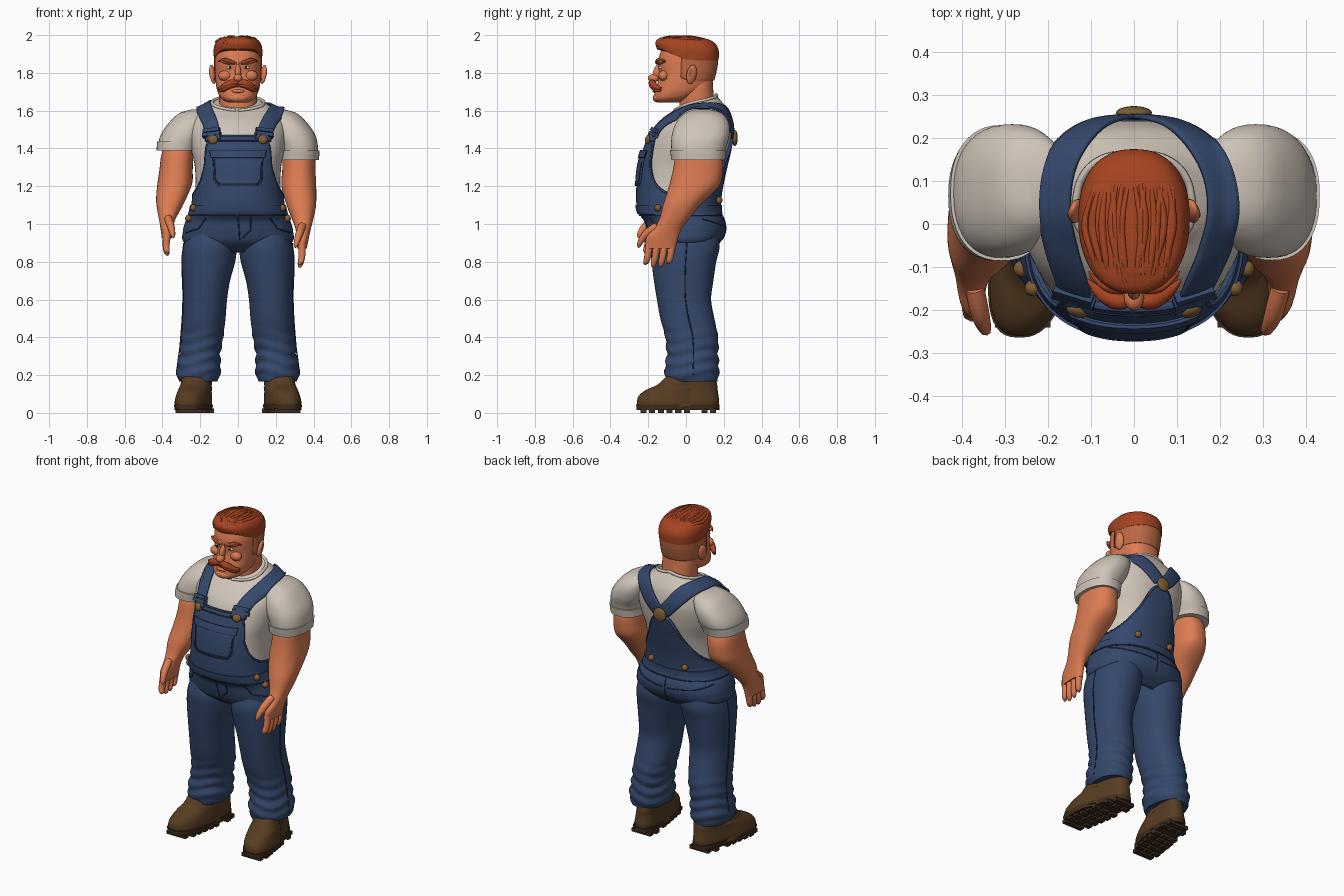
import bpy
import math
import random
from mathutils import Vector
from mathutils.bvhtree import BVHTree

random.seed(4)
if "Cube" in bpy.data.objects:
    bpy.data.objects.remove(bpy.data.objects["Cube"])


def material(name, r, g, b):
    m = bpy.data.materials.new(name)
    m.use_nodes = True
    m.diffuse_color = (r, g, b, 1)
    m.node_tree.nodes["Principled BSDF"].inputs["Base Color"].default_value = (r, g, b, 1)
    return m


DENIM = material("denim", .035, .065, .15)
SEAM = material("dark denim", .02, .036, .085)
SHIRT = material("shirt cotton", .62, .55, .48)
SKIN = material("skin", .72, .2, .085)
HAIR = material("red hair", .38, .058, .015)
FADE = material("shaved hair", .5, .14, .06)
LEATHER = material("boot leather", .095, .046, .016)
SOLE = material("boot sole", .05, .027, .012)
BRASS = material("brass", .22, .11, .035)
DARK = material("dark", .02, .014, .012)


def at(table, t):
    """Smooth interpolation of table rows, keyed by their first column."""
    t = min(max(t, table[0][0]), table[-1][0])
    i = next((k for k in range(len(table) - 1) if t <= table[k + 1][0]), len(table) - 2)
    a, b = table[i], table[i + 1]
    p, q = table[max(i - 1, 0)], table[min(i + 2, len(table) - 1)]
    h = b[0] - a[0]
    u = (t - a[0]) / h
    out = []
    for c in range(1, len(a)):
        m0 = (b[c] - p[c]) / (b[0] - p[0]) * h
        m1 = (q[c] - a[c]) / (q[0] - a[0]) * h
        out.append((1 + 2 * u) * (1 - u) ** 2 * a[c] + u * (1 - u) ** 2 * m0
                   + u * u * (3 - 2 * u) * b[c] + u * u * (u - 1) * m1)
    return out


def surf(table, a, z, grow=0, power=2.3):
    """Point on a body whose rows are z, centre x, half width, front y, back y."""
    cx, rx, yf, yb = at(table, z)
    bend = lambda v: math.copysign(abs(v) ** (2 / power), v)
    return Vector((cx + (rx + grow) * bend(math.sin(a)),
                   (yf + yb) / 2 - ((yb - yf) / 2 + grow) * bend(math.cos(a)), z))


def make(name, verts, faces, mat, thick=0, offset=1):
    mesh = bpy.data.meshes.new(name)
    mesh.from_pydata(verts, [], faces)
    mesh.materials.append(mat)
    mesh.shade_smooth()
    mesh.set_sharp_from_angle(angle=math.radians(50))
    ob = bpy.data.objects.new(name, mesh)
    bpy.context.collection.objects.link(ob)
    if thick:
        mod = ob.modifiers.new("thickness", "SOLIDIFY")
        mod.thickness, mod.offset = thick, offset
    return ob


def value(f, a):
    return f(min(a, 2 * math.pi - a)) if callable(f) else f


def loft(name, table, mat, lo=None, hi=None, grow=0, side=1, n=48, rows=32,
         power=2.3, cap=True, thick=0, fold=0):
    lo = table[0][0] if lo is None else lo
    hi = table[-1][0] if hi is None else hi
    verts = []
    for r in range(rows + 1):
        for c in range(n):
            a = 2 * math.pi * c / n
            z0, z1 = value(lo, a), value(hi, a)
            z = z0 + (z1 - z0) * r / rows
            wave = fold * math.sin(z * 95 + 2 * math.sin(a * 2)) * max(0, 1 - abs(z - .28) / .2)
            p = surf(table, a, z, grow + wave, power)
            verts.append((p.x * side, p.y, p.z))
    faces = [(r * n + c, r * n + (c + 1) % n, (r + 1) * n + (c + 1) % n, (r + 1) * n + c)
             for r in range(rows) for c in range(n)]
    if cap:
        faces += [tuple(reversed(range(n))), tuple(range(rows * n, rows * n + n))]
    if side < 0:
        faces = [f[::-1] for f in faces]
    return make(name, verts, faces, mat, thick, -1)


def grid(name, point, mat, nu=10, nv=20, thick=.008):
    verts = [point(u / nu, v / nv) for v in range(nv + 1) for u in range(nu + 1)]
    w = nu + 1
    faces = [(v * w + u, v * w + u + 1, v * w + w + u + 1, v * w + w + u)
             for v in range(nv) for u in range(nu)]
    return make(name, verts, faces, mat, thick)


def rope(name, pts, mat, scale=1):
    """Tapered round strand through points x, y, z, radius."""
    cu = bpy.data.curves.new(name, "CURVE")
    cu.dimensions, cu.bevel_depth, cu.bevel_resolution = "3D", 1, 2
    cu.resolution_u, cu.use_fill_caps = 4, True
    sp = cu.splines.new("NURBS")
    sp.points.add(len(pts) - 1)
    for p, (x, y, z, r) in zip(sp.points, pts):
        p.co, p.radius = (x, y, z, 1), r * scale
    sp.order_u, sp.use_endpoint_u = 3, True
    cu.materials.append(mat)
    bpy.context.collection.objects.link(bpy.data.objects.new(name, cu))


def ball(name, loc, scale, mat, rot=(0, 0, 0)):
    bpy.ops.mesh.primitive_uv_sphere_add(segments=20, ring_count=12, location=loc, rotation=rot)
    ob = bpy.context.object
    ob.name, ob.scale = name, scale
    ob.data.materials.append(mat)
    ob.data.shade_smooth()


def box(name, loc, size, mat, rot=(0, 0, 0)):
    bpy.ops.mesh.primitive_cube_add(size=1, location=loc, rotation=rot)
    ob = bpy.context.object
    ob.name, ob.scale = name, size
    ob.data.materials.append(mat)
    mod = ob.modifiers.new("soft edges", "BEVEL")
    mod.width, mod.segments = .004, 2


def tree_of(*obs):
    verts, faces = [], []
    for ob in obs:
        k = len(verts)
        verts += [v.co.copy() for v in ob.data.vertices]
        faces += [[i + k for i in p.vertices] for p in ob.data.polygons]
    return BVHTree.FromPolygons(verts, faces)


def drape(tree, cy, cz, x, phi, lift):
    """Lay a point on a surface; phi runs from the front over the top to the back."""
    d = Vector((0, -math.cos(phi), math.sin(phi)))
    c = Vector((x, cy, cz))
    hit = tree.ray_cast(c + d, -d)[0]
    return (hit if hit else c + d * .1) + d * lift


# Torso: shirt, collar, denim shell with bib and pointed back
TORSO = [(.85, 0, .17, -.1, .1), (.9, 0, .27, -.165, .165), (.96, 0, .278, -.19, .195),
         (1.02, 0, .262, -.205, .19), (1.06, 0, .243, -.24, .172), (1.15, 0, .228, -.25, .175),
         (1.3, 0, .228, -.24, .205), (1.4, 0, .25, -.212, .228), (1.5, 0, .26, -.17, .24),
         (1.56, 0, .245, -.115, .232), (1.6, 0, .215, -.06, .22), (1.64, 0, .145, -.04, .195),
         (1.69, 0, .095, -.02, .155)]
COLLAR = lambda a: at([(0, 1.6), (1.6, 1.652), (3.15, 1.685)], a)[0]
TOP = lambda a: at([(0, 1.47), (.5, 1.468), (.58, 1.45), (.66, 1.4), (.8, 1.3), (1, 1.22),
                    (1.4, 1.165), (1.9, 1.155), (2.3, 1.2), (2.7, 1.31), (2.95, 1.42), (3.15, 1.46)], a)[0]
shirt = loft("shirt_torso", TORSO, SHIRT, lo=1.0, hi=COLLAR, n=64, rows=40)
overalls = loft("overalls_body", TORSO, DENIM, hi=TOP, grow=.014, n=144, rows=48, cap=False, thick=.014)
loft("waist_band", TORSO, DENIM, lo=1.05, hi=1.1, grow=.02, n=64, rows=6)


def seam(name, table, path, grow, mat=SEAM, r=.0035):
    pts = []
    for (a0, z0), (a1, z1) in zip(path, path[1:]):
        for k in range(8):
            t = k / 8
            pts.append((*surf(table, a0 + (a1 - a0) * t, z0 + (z1 - z0) * t, grow), r))
    rope(name, pts, mat)


ring = [2 * math.pi * k / 24 for k in range(25)]
seam("shirt_collar", TORSO, [(a, value(COLLAR, a)) for a in ring], 0, SHIRT, .009)
seam("overalls_edge", TORSO, [(k / 40 * math.pi * 2, value(TOP, k / 40 * math.pi * 2) - .006)
                              for k in range(41)], .012, DENIM, .005)
seam("bib_stitch", TORSO, [(-.5, 1.44), (.5, 1.44)], .014)
seam("waist_stitch", TORSO, [(a, 1.045) for a in ring], .016)
seam("fly_seam", TORSO, [(0, 1.04), (.02, .9)], .014)
seam("fly_stitch", TORSO, [(.2, 1.04), (.19, .97), (.04, .92)], .014)
seam("seat_seam", TORSO, [(math.pi, 1.04), (math.pi, .9)], .014)


def patch(name, table, mat, half, z0, z1, grow, centre=0, thick=.008, taper=0):
    def point(u, v):
        w = half * (1 - taper * max(0, 1 - v * 5) ** 2)
        return surf(table, centre + (2 * u - 1) * w, z0 + (z1 - z0) * v, grow)
    return grid(name, point, mat, 24, 20, thick)


patch("bib_pocket", TORSO, DENIM, .5, 1.2, 1.385, .013, taper=.25)
patch("pocket_flap", TORSO, DENIM, .53, 1.35, 1.39, .02)
seam("pocket_stitch", TORSO, [(-.47, 1.34), (-.46, 1.24), (-.38, 1.212), (.38, 1.212),
                              (.46, 1.24), (.47, 1.34)], .021)

# Neck, head and hair
loft("neck", [(1.52, 0, .1, -.03, .15), (1.62, 0, .098, -.035, .152), (1.7, 0, .102, -.03, .145),
              (1.78, 0, .1, -.03, .14)], SKIN)
HEAD = [(1.642, 0, .05, -.15, -.04), (1.66, 0, .085, -.168, .02), (1.7, 0, .108, -.165, .1),
        (1.75, 0, .118, -.15, .14), (1.8, 0, .121, -.142, .156), (1.85, 0, .122, -.146, .165),
        (1.9, 0, .12, -.138, .166), (1.95, 0, .1, -.115, .145), (1.98, 0, .06, -.07, .09)]
MANE = [(1.85, 0, .125, -.13, .171), (1.9, 0, .129, -.142, .174), (1.93, 0, .128, -.155, .17),
        (1.96, 0, .118, -.162, .15), (1.98, 0, .096, -.148, .11), (1.993, 0, .045, -.11, .03)]
loft("head", HEAD, SKIN)
HAIRLINE = lambda a: at([(0, 1.925), (.6, 1.925), (1, 1.9), (1.6, 1.868), (3.15, 1.868)], a)[0]
hair = loft("hair", MANE, HAIR, lo=HAIRLINE, n=64)
patch("shaved_back", HEAD, FADE, 1.75, 1.76, 1.88, .001, centre=math.pi, thick=.003, taper=.15)
hair_tree = tree_of(hair)
for i in range(15):
    x0 = -.098 + i * .014
    start, sway = random.uniform(.45, .8), random.uniform(-.02, .02)
    lock = []
    for k in range(9):
        t = k / 8
        x = x0 * (1 - .25 * (2 * t - 1) ** 2) + sway * math.sin(t * 4)
        p = drape(hair_tree, 0, 1.88, x, start + t * (2.85 - start), -.004)
        lock.append((*p, .003 + .007 * math.sin(math.pi * min(1, t + .12))))
    rope("hair_lock", lock, HAIR)
ball("nose_tip", (0, -.172, 1.772), (.023, .029, .022), SKIN)
ball("nose_bridge", (0, -.152, 1.805), (.016, .022, .042), SKIN, (-.25, 0, 0))
ball("chin", (0, -.152, 1.668), (.05, .024, .024), SKIN)
ball("lower_lip", (0, -.166, 1.703), (.035, .011, .009), SKIN)

tree = None
SLEEVE = [(1.34, .322, .1, -.07, .2), (1.4, .32, .104, -.078, .21), (1.47, .295, .115, -.075, .23),
          (1.54, .262, .1, -.05, .225), (1.59, .23, .075, .0, .185), (1.605, .22, .03, .04, .13)]
hems = {1: 1.345, -1: 1.395}
sleeves = [loft("sleeve", SLEEVE, SHIRT, lo=hems[s], side=s) for s in hems]
body_tree = tree_of(shirt, overalls, *sleeves)

ARM = [(.87, .338, .026, -.215, -.055), (.93, .343, .033, -.21, -.04), (.98, .345, .042, -.165, -.02),
       (1.03, .342, .058, -.14, .02), (1.1, .335, .078, -.122, .075), (1.2, .322, .092, -.09, .175),
       (1.28, .322, .088, -.07, .195), (1.36, .322, .085, -.055, .19), (1.45, .31, .07, -.02, .15)]
LEG = [(.165, .21, .1, -.1, .165), (.19, .21, .113, -.11, .173), (.24, .208, .116, -.112, .175),
       (.3, .203, .108, -.102, .17), (.4, .19, .112, -.11, .17), (.5, .18, .114, -.136, .15),
       (.6, .174, .116, -.154, .133), (.7, .167, .125, -.17, .145), (.8, .156, .141, -.182, .16),
       (.88, .148, .142, -.188, .178), (.95, .14, .13, -.17, .17)]
BOOT = [(.03, .22, .092, -.258, .172), (.06, .22, .094, -.26, .176), (.09, .218, .09, -.25, .172),
        (.12, .216, .085, -.215, .168), (.15, .213, .082, -.15, .165), (.21, .21, .08, -.09, .15)]
STRAP = [(10, .128), (35, .148), (60, .175), (90, .195), (115, .175), (140, .098), (162, .015)]

for s in (1, -1):
    # Arms; the right hand hangs a little higher and further out
    def pose(z):
        k = max(0, 1.35 - z) / .55
        return (0, 0) if s > 0 else (.045 * k, .06 * k)

    arm = [(r[0] + pose(r[0])[1], r[1] + pose(r[0])[0], *r[2:]) for r in ARM]
    loft("arm", arm, SKIN, side=s)
    loft("sleeve_cuff", SLEEVE, SHIRT, lo=hems[s] - .005, hi=hems[s] + .045, grow=.007, side=s, rows=6)

    def strand(name, pts, mat):
        rope(name, [(s * (x + pose(z)[0]), y, z + pose(z)[1], r) for x, y, z, r in pts], mat)

    for k, drop in enumerate((.785, .77, .772, .79)):
        y = -.195 + k * .04
        strand("finger", [(.338, y, .9, .021), (.34, y - .004, .85, .02), (.336, y - .012, .81, .018),
                          (.328, y - .02, drop + .01, .015), (.324, y - .022, drop, .005)], SKIN)
    strand("thumb", [(.34, -.15, .99, .022), (.328, -.2, .96, .023), (.315, -.235, .92, .018),
                     (.305, -.25, .885, .013), (.303, -.252, .875, .004)], SKIN)

    # Trouser legs and boots
    loft("trouser_leg", LEG, DENIM, side=s, rows=64, power=2.15, fold=.006)
    seam_pts = [surf(LEG, 1.6, .2 + k * .07, .001) for k in range(11)]
    rope("leg_seam", [(s * p.x, p.y, p.z, .0035) for p in seam_pts], SEAM)
    boot = loft("boot", BOOT, LEATHER, side=s, power=2.5)
    sole = loft("boot_sole", [(.016, .22, .094, -.262, .176), (.045, .22, .097, -.264, .178)],
                SOLE, side=s, rows=2, power=2.6)
    for ob in (boot, sole):
        for v in ob.data.vertices:
            toe = -v.co.y
            v.co.x += s * (toe * .16 + .004)
            if toe < 0:
                v.co.x += (s * .205 - v.co.x) * .15
    for row in range(9):
        y = -.225 + row * .046
        if row != 6:
            for col in (-1, 0, 1):
                reach = .058 if 0 < row < 8 else .042
                box("tread_lug", (s * (.222 - y * .16) + col * reach, y, .011), (.045, .032, .022), SOLE)
    for k in range(4):
        y, z = -.2 + k * .032, .116 + k * .016
        x = s * (.22 - y * .16)
        rope("boot_lace", [(x - .045, y + .01, z - .012, .005), (x, y - .012, z + .012, .006),
                           (x + .045, y + .01, z - .012, .005)], SOLE)

    # Straps, buckles and studs
    def strap(u, v):
        deg = 10 + v * 152
        x = at(STRAP, deg)[0]
        slope = (at(STRAP, deg + 1)[0] - at(STRAP, deg - 1)[0]) / (math.radians(2) * .23)
        turn = math.atan(slope) * s
        w = (u - .5) * .078
        return drape(body_tree, .04, 1.4, s * x + .012 * math.sin(math.pi * v) + w * math.cos(turn),
                     math.radians(deg) - w * math.sin(turn) / .23, .005)

    ob = grid("shoulder_strap", strap, DENIM, 6, 44, .012)
    ob.modifiers.new("relax", "SMOOTH").iterations = 2
    for deg, wide in ((19, .1), (25, .092)):
        p = drape(body_tree, .04, 1.4, s * .14, math.radians(deg), .012)
        box("strap_loop", p, (wide, .026, .02), DENIM, (-.45, s * .12, s * .3))
    p = drape(body_tree, .04, 1.4, s * .132, math.radians(11), .012)
    ball("bib_buckle", p, (.026, .015, .024), BRASS, (-.2, 0, s * .3))
    for name, a, z in (("side_stud", 1.12, 1.085), ("hip_stud", 1.2, 1.03), ("back_stud", 2.72, 1.125)):
        ball(name, surf(TORSO, s * a, z, .02), (.019, .019, .019), BRASS)
    seam("hip_pocket_seam", TORSO, [(s * .62, 1.03), (s * .75, .975), (s * 1.25, .95)], .014)
    seam("yoke_seam", TORSO, [(s * 3.1, .985), (s * 2.5, 1.0), (s * 1.9, 1.03)], .014)

    # Face
    ball("ear", (s * .134, .03, 1.792), (.015, .028, .052), SKIN, (-.12, s * .2, s * .35))
    ball("ear_hollow", (s * .146, .026, 1.798), (.006, .014, .028), FADE, (-.12, s * .2, s * .35))
    ball("brow_ridge", (s * .048, -.128, 1.858), (.048, .026, .014), SKIN, (0, s * -.15, s * .2))
    ball("cheek", (s * .068, -.118, 1.785), (.036, .027, .028), SKIN)
    ball("eye", (s * .045, -.132, 1.828), (.017, .014, .009), SHIRT)
    ball("pupil", (s * .043, -.144, 1.829), (.006, .004, .007), DARK)
    rope("eyebrow", [(s * .018, -.155, 1.85, .006), (s * .045, -.156, 1.862, .011),
                     (s * .08, -.14, 1.874, .008), (s * .105, -.11, 1.86, .002)], HAIR)
    for dz, r in ((0, 1), (-.012, .8)):
        rope("moustache", [(0, -.176, 1.747 + dz, .011), (s * .03, -.184, 1.75 + dz, .02),
                           (s * .062, -.172, 1.735 + dz, .019), (s * .092, -.148, 1.715 + dz, .013),
                           (s * .108, -.13, 1.722 + dz, .003)], HAIR, r)

# Leather patch where the straps cross
ball("back_patch", (0, .258, 1.455), (.042, .016, .042), BRASS)
